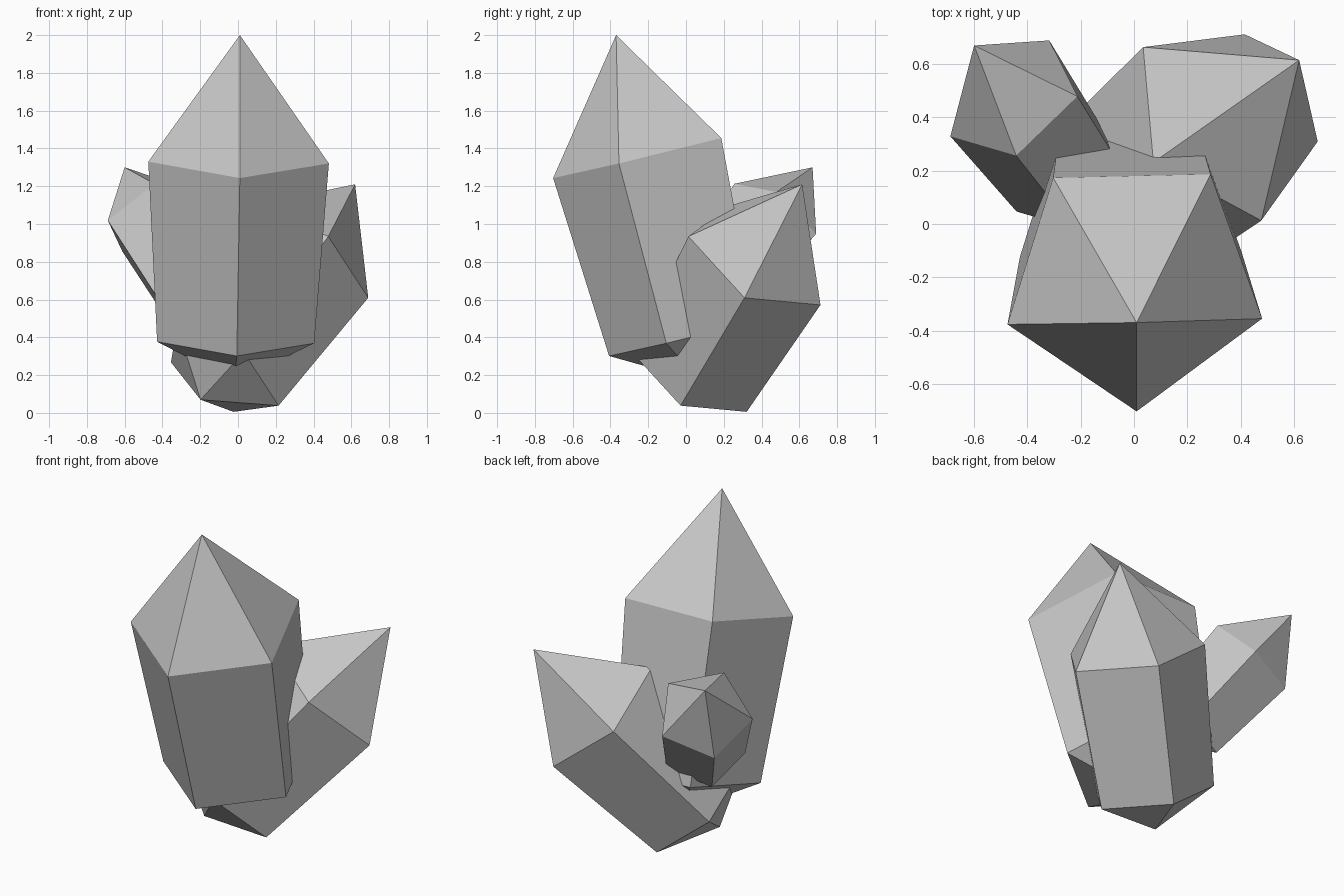
import bpy
import bmesh
from math import tau
from mathutils import Matrix, Vector

cube = bpy.data.objects.get("Cube")
if cube:
    bpy.data.objects.remove(cube, do_unlink=True)

SIDES = 5

# Single plain grey stone colour
grey = bpy.data.materials.new("crystal_grey")
grey.use_nodes = True
colour = (0.57, 0.57, 0.57, 1)
grey.diffuse_color = colour
grey.node_tree.nodes["Principled BSDF"].inputs["Base Color"].default_value = colour


def crystal(name, shoulder, tip, corner):
    """Tapered five-sided crystal: shoulder ring centre, tip, one shoulder corner."""
    shoulder, tip, corner = Vector(shoulder), Vector(tip), Vector(corner)
    axis = (tip - shoulder).normalized()
    spoke = corner - shoulder
    spoke -= axis * spoke.dot(axis)
    radius = spoke.length
    foot = shoulder - axis * radius * 1.96

    bm = bmesh.new()
    top, low = [], []
    for i in range(SIDES):
        ray = Matrix.Rotation(tau * i / SIDES, 3, axis) @ spoke
        top.append(bm.verts.new(shoulder + ray))
        low.append(bm.verts.new(foot + ray * 0.87))
    peak = bm.verts.new(tip)
    root = bm.verts.new(foot - axis * radius * 0.49)

    # Pointed cap, long side and shallow base for each side
    for i in range(SIDES):
        j = (i + 1) % SIDES
        bm.faces.new((top[i], top[j], peak))
        bm.faces.new((low[i], low[j], top[j], top[i]))
        bm.faces.new((low[j], low[i], root))
    bmesh.ops.recalc_face_normals(bm, faces=bm.faces)

    mesh = bpy.data.meshes.new(name)
    bm.to_mesh(mesh)
    bm.free()
    mesh.materials.append(grey)
    bpy.context.collection.objects.link(bpy.data.objects.new(name, mesh))


# Tall front crystal, then the two leaning ones behind it
crystal("main_crystal", (0, -0.215, 1.362), (0.01, -0.37, 2.0), (0.01, -0.705, 1.25))
crystal("left_crystal", (0.338, 0.386, 0.817), (0.62, 0.615, 1.21), (0.69, 0.31, 0.61))
crystal("right_crystal", (-0.455, 0.47, 1.041), (-0.60, 0.67, 1.30), (-0.69, 0.33, 1.02))
